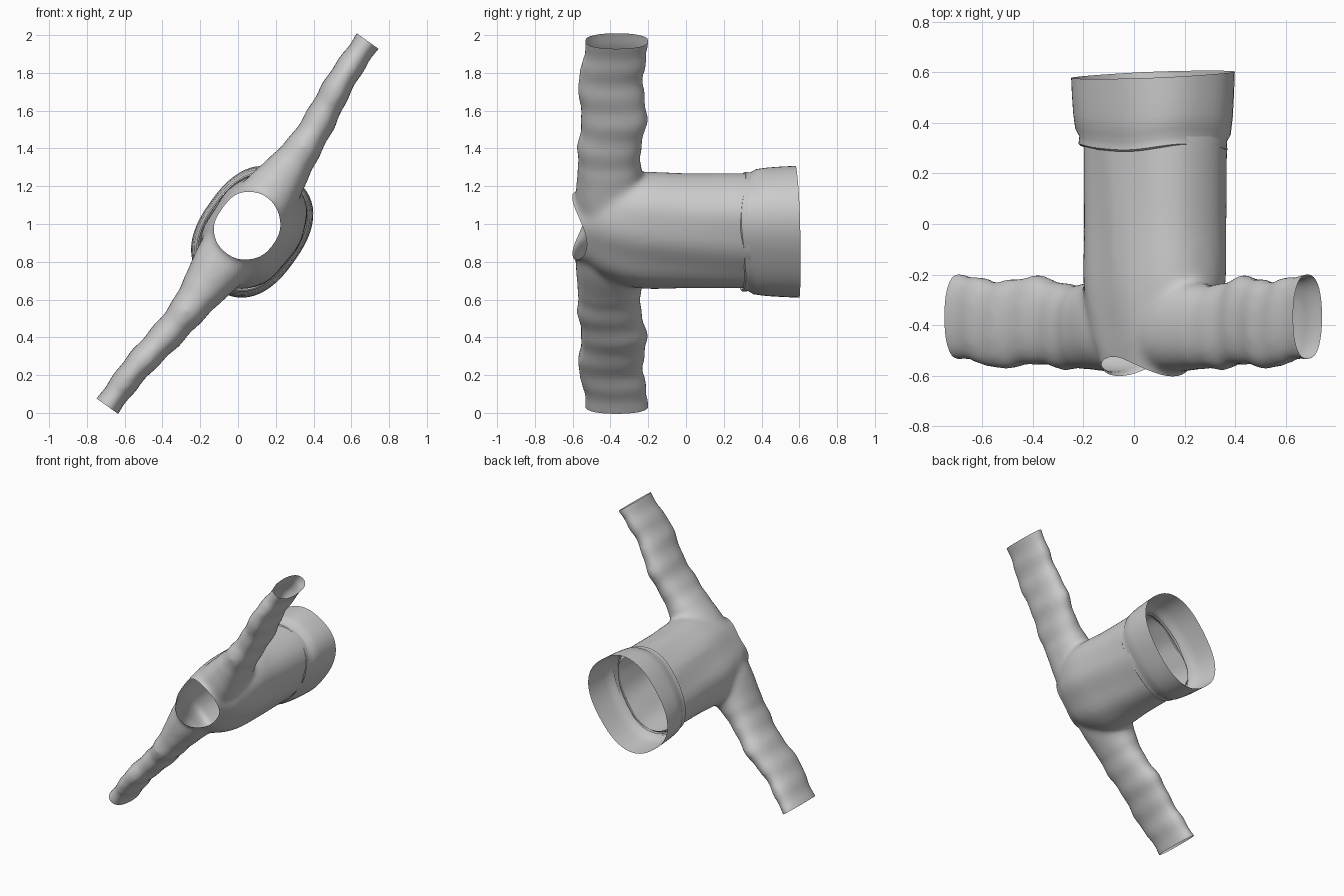
import bpy, bmesh, math
from mathutils import Matrix, Vector

if "Cube" in bpy.data.objects:
    bpy.data.objects.remove(bpy.data.objects["Cube"])

# Local frame: X = across the shoulders, Y = neck to hem, Z = thickness
PLACE = Matrix.Translation((0, 0, 1)) @ Matrix.Rotation(math.radians(-54.5), 4, 'Y')


def section(a, b, power, n=56):
    """Superellipse outline."""
    pts = []
    for i in range(n):
        t = 2 * math.pi * i / n
        c, s = math.cos(t), math.sin(t)
        pts.append((a * math.copysign(abs(c) ** (2 / power), c),
                    b * math.copysign(abs(s) ** (2 / power), s)))
    return pts


def refine(rows, steps=8):
    """Catmull-Rom interpolation between key rows."""
    out = []
    for i in range(len(rows) - 1):
        p = [rows[max(i - 1, 0)], rows[i], rows[i + 1], rows[min(i + 2, len(rows) - 1)]]
        for k in range(steps):
            t = k / steps
            out.append([0.5 * (2 * b + (c - a) * t + (2 * a - 5 * b + 4 * c - d) * t * t
                               + (3 * b - a - 3 * c + d) * t ** 3) for a, b, c, d in zip(*p)])
    return out + [list(rows[-1])]


def loft(bm, rings, caps=True):
    loops = [[bm.verts.new(p) for p in r] for r in rings]
    for r0, r1 in zip(loops, loops[1:]):
        for i in range(len(r0)):
            j = (i + 1) % len(r0)
            bm.faces.new((r0[i], r0[j], r1[j], r1[i]))
    if caps:
        bm.faces.new(loops[0][::-1])
        bm.faces.new(loops[-1])


def make_object(name, bm):
    bmesh.ops.recalc_face_normals(bm, faces=bm.faces)
    me = bpy.data.meshes.new(name)
    bm.to_mesh(me)
    bm.free()
    ob = bpy.data.objects.new(name, me)
    bpy.context.collection.objects.link(ob)
    bpy.ops.object.select_all(action='DESELECT')
    ob.select_set(True)
    bpy.context.view_layer.objects.active = ob
    return ob


# Torso with neck stub: y, half width, half depth, centre x, centre z
torso = [(-.74, .175, .14, .02, -.035), (-.60, .175, .145, .02, -.04),
         (-.52, .21, .17, .02, -.05), (-.42, .28, .205, .02, -.07),
         (-.25, .325, .235, .02, -.085), (0, .318, .24, .02, -.09),
         (.2, .318, .24, .02, -.09), (.33, .318, .24, .02, -.09), (.42, .31, .235, .02, -.09)]
# Sleeve: x, half height (y), half depth, centre y, centre z
sleeve = [(0, .18, .16, -.40, -.05), (.2, .185, .155, -.40, -.05), (.38, .17, .12, -.405, -.05),
          (.55, .17, .092, -.405, -.048), (.70, .176, .085, -.38, -.035),
          (.92, .175, .076, -.40, -.005), (1.08, .17, .07, -.375, .002), (1.3, .17, .068, -.36, .005)]

bm = bmesh.new()
rings = []
for y, a, b, cx, cz in refine(torso):
    ring = []
    for px, pz in section(a, b, 2.3):
        # soft lengthwise drape folds
        fold = 1 + .02 * math.sin(px * 26 + y * 3) * (1 if abs(px) < .26 else .3)
        ring.append((cx + px, y, cz + pz * fold))
    rings.append(ring)
loft(bm, rings)
for side in (1, -1):
    rings = []
    for x, a, b, cy, cz in refine(sleeve):
        # crosswise sleeve wrinkles
        k = .004 * math.sin(x * 38) if x > .4 else 0
        rings.append([(side * x, cy + py * (1 + k / a), cz + pz * (1 + k / b))
                      for py, pz in section(a, b, 2.3)])
    loft(bm, rings)
shirt = make_object("shirt_body_and_sleeves", bm)

# Fuse the tubes and soften the joins
m = shirt.modifiers.new("fuse", 'REMESH')
m.mode = 'VOXEL'
m.voxel_size = .017
m = shirt.modifiers.new("soften", 'SMOOTH')
m.factor = .5
m.iterations = 14
for mod in ("fuse", "soften"):
    bpy.ops.object.modifier_apply(modifier=mod)

# Open the cuffs, the hem edge and the curved neckline
bm = bmesh.new()
bm.from_mesh(shirt.data)


def cut(co, no):
    bmesh.ops.bisect_plane(bm, geom=bm.verts[:] + bm.edges[:] + bm.faces[:],
                           plane_co=co, plane_no=no, clear_outer=True)


cut((1.187, 0, 0), (1, 0, 0))
cut((-1.187, 0, 0), (-1, 0, 0))
cut((0, .345, 0), (0, 1, 0))
for v in bm.verts:
    v.co.y += .525 + 2.3 * (v.co.x - .02) ** 2
cut((0, 0, 0), (0, -1, 0))
for v in bm.verts:
    v.co.y -= .525 + 2.3 * (v.co.x - .02) ** 2
bm.to_mesh(shirt.data)
bm.free()

# Waistband: flared hem with a tucked inner lip (y, scale)
band = [(.35, .80), (.325, .85), (.298, .885), (.305, .91), (.335, .90), (.365, .95),
        (.43, .975), (.51, .99), (.59, 1.0)]
bm = bmesh.new()
rings = []
for y, s in band:
    ring = []
    for i, (px, pz) in enumerate(section(.358 * s, .272 * s, 2.45)):
        t = 2 * math.pi * i / 56
        edge = max(0, (y - .4) / .19)
        seam = .012 * math.sin(3 * t + 1) * (1 - edge)
        ring.append((.01 + px, y + seam - .06 * pz * edge, -.085 + pz))
    rings.append(ring)
loft(bm, rings, caps=False)
hem = make_object("waistband", bm)

for ob in (shirt, hem):
    ob.data.transform(PLACE)
    bpy.ops.object.select_all(action='DESELECT')
    ob.select_set(True)
    bpy.context.view_layer.objects.active = ob
    bpy.ops.object.shade_smooth_by_angle(angle=math.radians(40))
